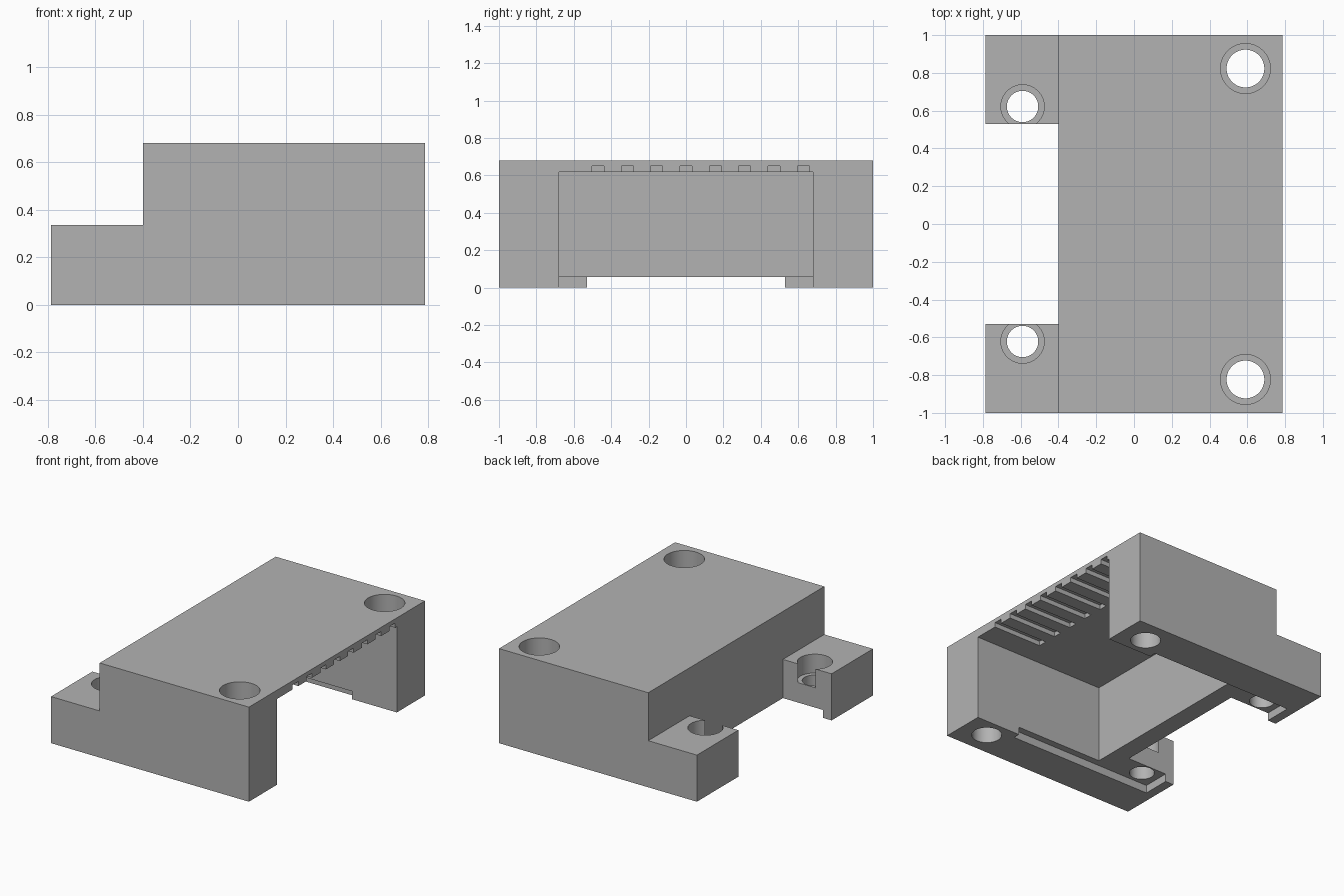
import bpy
import bmesh
from mathutils import Matrix, Vector

cube = bpy.data.objects.get("Cube")
if cube:
    bpy.data.objects.remove(cube, do_unlink=True)

grey = bpy.data.materials.new("plain_grey")
grey.use_nodes = True
GREY = (0.45, 0.45, 0.45, 1)
grey.diffuse_color = GREY
grey.node_tree.nodes["Principled BSDF"].inputs["Base Color"].default_value = GREY

XMIN, XMAX, TOP, STEP_X, STEP_Z = -0.787, 0.787, 0.68, -0.4, 0.335
POCKET_Z, OUT = 0.057, 0.1


def make_object(name, bm):
    bmesh.ops.recalc_face_normals(bm, faces=bm.faces)
    mesh = bpy.data.meshes.new(name)
    bm.to_mesh(mesh)
    bm.free()
    mesh.materials.append(grey)
    obj = bpy.data.objects.new(name, mesh)
    bpy.context.collection.objects.link(obj)
    return obj


def box(name, x, y, z):
    bm = bmesh.new()
    lo, hi = Vector((x[0], y[0], z[0])), Vector((x[1], y[1], z[1]))
    mat = Matrix.Translation((lo + hi) / 2) @ Matrix.Diagonal((*(hi - lo), 1))
    bmesh.ops.create_cube(bm, size=1, matrix=mat)
    return make_object(name, bm)


def cylinder(name, x, y, radius, z0, z1):
    bm = bmesh.new()
    bmesh.ops.create_cone(bm, cap_ends=True, segments=64, radius1=radius, radius2=radius,
                          depth=z1 - z0, matrix=Matrix.Translation((x, y, (z0 + z1) / 2)))
    return make_object(name, bm)


# Stepped block, extruded from its side profile
bm = bmesh.new()
profile = [(XMIN, 0), (XMAX, 0), (XMAX, TOP), (STEP_X, TOP), (STEP_X, STEP_Z), (XMIN, STEP_Z)]
side = bm.faces.new([bm.verts.new((x, -1, z)) for x, z in profile])
grown = bmesh.ops.extrude_face_region(bm, geom=[side])["geom"]
bmesh.ops.translate(bm, vec=(0, 2, 0), verts=[v for v in grown if isinstance(v, bmesh.types.BMVert)])
housing = make_object("stepped_housing", bm)

# Large cavity, gap between the arms, and shallow pocket underneath
cutters = [
    box("cavity_cutter", (-0.265, XMAX + OUT), (-0.68, 0.68), (-OUT, 0.617)),
    box("arm_gap_cutter", (XMIN - OUT, STEP_X), (-0.53, 0.53), (-OUT, TOP + OUT)),
    box("lip_gap_cutter", (-0.75, 0), (-0.53, 0.53), (-OUT, POCKET_Z)),
    box("pocket_cutter", (-0.72, 0.43), (-0.73, 0.73), (-OUT, POCKET_Z)),
]

# Row of vent grooves in the cavity ceiling
for i in range(-3, 5):
    y = i * 0.157
    cutters.append(box("groove_cutter", (0.4, XMAX + OUT), (y - 0.032, y + 0.032), (0.5, 0.65)))

# Counterbored screw holes, mirrored front to back
for s in (-1, 1):
    for x, y, bore, head, seat in ((0.59, 0.823, 0.1, 0.132, 0.2), (-0.59, 0.622, 0.083, 0.115, 0.2)):
        cutters.append(cylinder("bore_cutter", x, s * y, bore, -OUT, TOP + OUT))
        cutters.append(cylinder("head_cutter", x, s * y, head, seat, TOP + OUT))

bpy.ops.object.select_all(action="DESELECT")
bpy.context.view_layer.objects.active = housing
housing.select_set(True)
for cutter in cutters:
    cutter.hide_render = True
    mod = housing.modifiers.new(cutter.name, "BOOLEAN")
    mod.operation = "DIFFERENCE"
    mod.solver = "EXACT"
    mod.object = cutter
    bpy.ops.object.modifier_apply(modifier=mod.name)
    bpy.data.objects.remove(cutter, do_unlink=True)

bpy.ops.object.shade_smooth_by_angle(angle=0.5)
